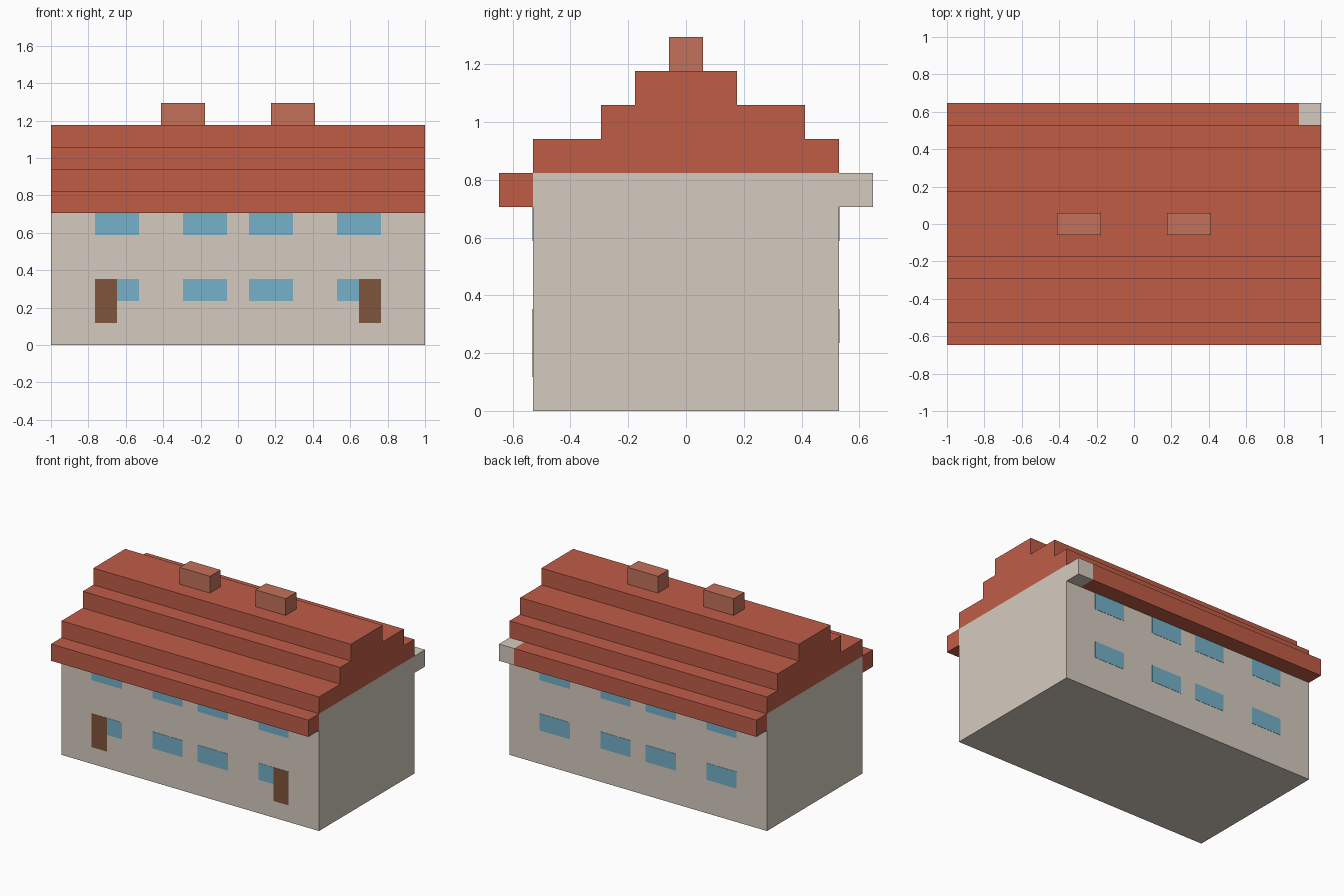
import bpy, bmesh

if "Cube" in bpy.data.objects:
    bpy.data.objects.remove(bpy.data.objects["Cube"])

U = 2 / 34  # size of one block; all coordinates below are in blocks


def material(name, rgb):
    m = bpy.data.materials.new(name)
    m.diffuse_color = (*[(c / 255) ** 2.2 for c in rgb], 1)
    m.use_nodes = True
    m.node_tree.nodes["Principled BSDF"].inputs["Base Color"].default_value = m.diffuse_color
    return m


WALL = material("wall", (212, 202, 190))
ROOF = material("roof", (190, 93, 72))
BRICK = material("brick", (194, 113, 91))
GLASS = material("glass", (116, 175, 200))
WOOD = material("wood", (126, 86, 62))


def prism(name, profile, x0, x1, mat):
    """Extrude a (y, z) profile along x."""
    bm = bmesh.new()
    face = bm.faces.new([bm.verts.new((x0 * U, y * U, z * U)) for y, z in profile])
    ext = bmesh.ops.extrude_face_region(bm, geom=[face])
    verts = [v for v in ext["geom"] if isinstance(v, bmesh.types.BMVert)]
    bmesh.ops.translate(bm, verts=verts, vec=((x1 - x0) * U, 0, 0))
    bmesh.ops.recalc_face_normals(bm, faces=bm.faces)
    mesh = bpy.data.meshes.new(name)
    bm.to_mesh(mesh)
    bm.free()
    mesh.materials.append(mat)
    ob = bpy.data.objects.new(name, mesh)
    bpy.context.collection.objects.link(ob)
    return ob


def box(name, x, y, z, mat):
    (y0, y1), (z0, z1) = y, z
    return prism(name, [(y0, z0), (y1, z0), (y1, z1), (y0, z1)], *x, mat)


# Walls
box("walls", (-17, 17), (-9, 9), (0, 14), WALL)

# Stepped roof with front eave
prism("roof", [(-11, 12), (-9, 12), (-9, 14), (9, 14), (9, 16), (7, 16), (7, 18),
               (3, 18), (3, 20), (-3, 20), (-3, 18), (-5, 18), (-5, 16), (-9, 16),
               (-9, 14.001), (-11, 14)], -17, 17, ROOF)

# Back eave with a wall-coloured end block
box("back_eave", (-17, 15), (9, 11), (12, 14), ROOF)
box("back_eave_end", (15, 17), (9, 11), (12, 14), WALL)

# Chimneys
for side, x in (("left", -5), ("right", 5)):
    box(f"chimney_{side}", (x - 2, x + 2), (-1, 1), (20, 22), BRICK)

# Windows, near-flush on both long walls; doors cover part of the front outer ones
FRONT, BACK = (-9.03, -8.97), (8.97, 9.03)
for x in (-11, -3, 3, 11):
    for floor, z in (("lower", (4, 6)), ("upper", (10, 12))):
        box(f"back_window_{floor}", (x - 2, x + 2), BACK, z, GLASS)
        x0, x1 = x - 2, x + 2
        if floor == "lower" and abs(x) == 11:
            x0, x1 = (x, x1) if x < 0 else (x0, x)
        box(f"front_window_{floor}", (x0, x1), FRONT, z, GLASS)

# Front doors
for side, x in (("left", -12), ("right", 12)):
    box(f"door_{side}", (x - 1, x + 1), FRONT, (2, 6), WOOD)
